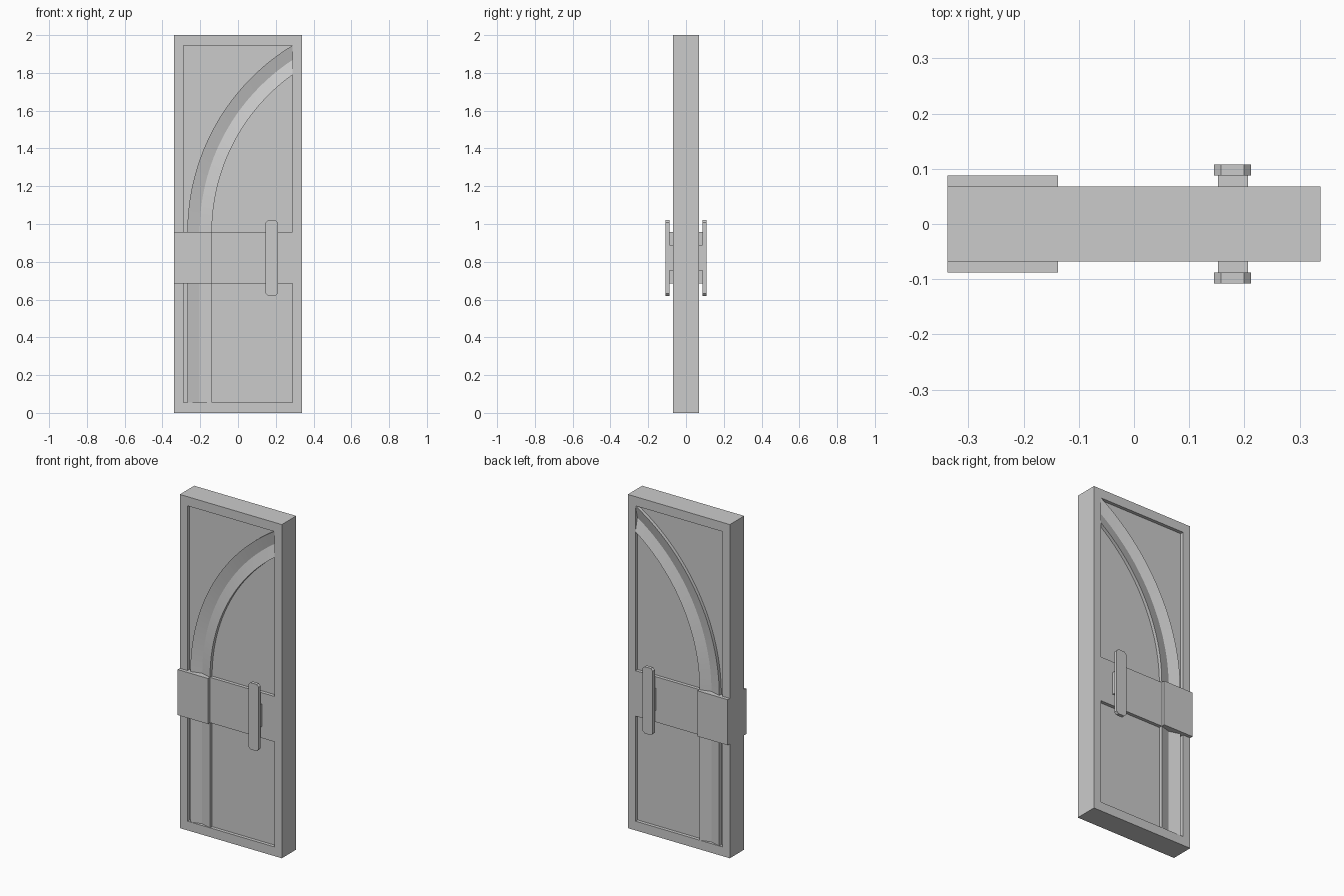
import bpy, bmesh, math

if "Cube" in bpy.data.objects:
    bpy.data.objects.remove(bpy.data.objects["Cube"])


def make_object(name, bm):
    bmesh.ops.recalc_face_normals(bm, faces=bm.faces[:])
    mesh = bpy.data.meshes.new(name)
    bm.to_mesh(mesh)
    bm.free()
    obj = bpy.data.objects.new(name, mesh)
    bpy.context.collection.objects.link(obj)
    return obj


def box(name, x, y, z, chamfer=0.0):
    """Box from (min, max) pairs; chamfer cuts the four corners seen from the front."""
    bm = bmesh.new()
    bmesh.ops.create_cube(bm, size=1)
    for v in bm.verts:
        v.co = [r[0] if c < 0 else r[1] for c, r in zip(v.co, (x, y, z))]
    if chamfer:
        edges = [e for e in bm.edges
                 if abs(e.verts[0].co.y - e.verts[1].co.y) > 1e-4]
        bmesh.ops.bevel(bm, geom=edges, offset=chamfer, segments=1, affect='EDGES')
    return make_object(name, bm)


W, T, PANEL = 0.338, 0.068, 0.048       # half width, half thickness, panel half thickness
IN, LOW, HIGH = 0.288, 0.055, 1.945     # frame opening
BAND = (0.685, 0.957)
FULL = (-T, T)

# Frame and middle band
box("left_stile", (-W, -IN), FULL, (0, 2))
box("right_stile", (IN, W), FULL, (0, 2))
box("bottom_rail", (-IN, IN), FULL, (0, LOW))
box("top_rail", (-IN, IN), FULL, (HIGH, 2))
box("middle_band", (-IN, IN), FULL, BAND)

# Recessed panels
box("lower_panel", (-IN, IN), (-PANEL, PANEL), (LOW, BAND[0]))
box("upper_panel", (-IN, IN), (-PANEL, PANEL), (BAND[1], HIGH))

# Arched strip with a shallow V groove on both sides
CX, R_OUT, R_IN = 0.888, 1.156, 1.026
R_MID = (R_OUT + R_IN) / 2
section = [(R_OUT, -T), (R_MID, -PANEL - 0.001), (R_IN, -T),
           (R_IN, T), (R_MID, PANEL + 0.001), (R_OUT, T)]
STEPS = 32
bm = bmesh.new()
rings = [[bm.verts.new((CX - r, y, LOW)) for r, y in section]]
for i in range(STEPS + 1):
    ring = []
    for r, y in section:
        a = math.acos((CX - IN) / r) * i / STEPS
        ring.append(bm.verts.new((CX - r * math.cos(a), y, BAND[1] + r * math.sin(a))))
    rings.append(ring)
n = len(section)
for a, b in zip(rings, rings[1:]):
    for k in range(n):
        bm.faces.new((a[k], a[(k + 1) % n], b[(k + 1) % n], b[k]))
for ring in (rings[0], rings[-1]):
    bm.faces.new((ring[0], ring[1], ring[4], ring[5]))
    bm.faces.new((ring[1], ring[2], ring[3], ring[4]))
make_object("arched_strip", bm)

# Hinge plates and handles on both faces
for side, s in (("front", -1), ("back", 1)):
    def span(a, b):
        return tuple(sorted((s * a, s * b)))
    box(side + "_hinge_plate", (-W, -0.138), span(T, 0.088), (BAND[0], 0.958))
    box(side + "_handle_mount", (0.152, 0.207), span(T, 0.089), (0.755, 0.89))
    box(side + "_handle", (0.145, 0.212), span(0.088, 0.108), (0.62, 1.02), 0.013)
